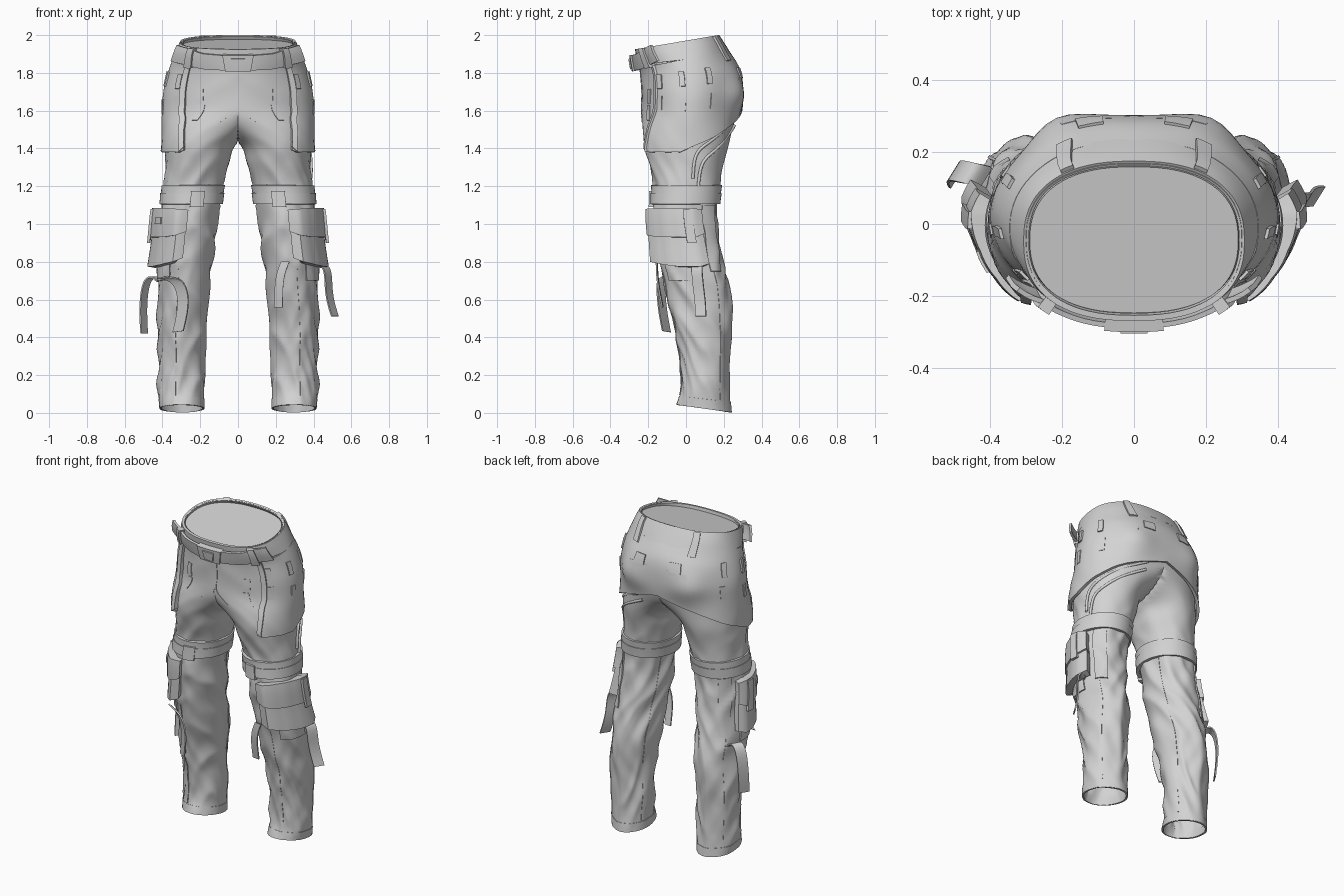
import bpy, bmesh, math
from mathutils import Vector, noise

cube = bpy.data.objects.get("Cube")
if cube:
    bpy.data.objects.remove(cube, do_unlink=True)

mat = bpy.data.materials.new("grey_cloth")
mat.use_nodes = True
GREY = (0.65, 0.65, 0.65, 1)
mat.diffuse_color = GREY
mat.node_tree.nodes["Principled BSDF"].inputs["Base Color"].default_value = GREY

# Trouser half sections: height, inner x, outer x, front y, back y, tilt
RINGS = [
    (.036, .18, .415, -.05, .24, -.14), (.12, .18, .425, -.03, .235, -.1),
    (.3, .17, .425, -.035, .23, 0), (.45, .17, .43, -.065, .24, 0),
    (.6, .155, .425, -.1, .245, 0), (.75, .14, .42, -.13, .21, 0),
    (.9, .12, .41, -.155, .185, 0), (1.05, .1, .405, -.175, .165, 0),
    (1.2, .08, .395, -.175, .18, 0), (1.32, .045, .385, -.2, .2, 0),
    (1.42, .01, .385, -.222, .225, 0), (1.5, -.12, .385, -.23, .245, 0),
    (1.6, -.385, .385, -.235, .275, 0), (1.7, -.38, .38, -.235, .285, .02),
    (1.8, -.36, .36, -.24, .275, .06), (1.88, -.335, .335, -.25, .225, .13),
    (1.97, -.3, .3, -.262, .168, .17)]


def clamp(v):
    return min(1, max(0, v))


def ring(z):
    """Smoothly interpolated section at height z."""
    last = len(RINGS) - 1
    i = next((k for k in range(last) if z <= RINGS[k + 1][0]), last - 1)
    a, b = RINGS[i], RINGS[i + 1]
    p, n = RINGS[max(i - 1, 0)], RINGS[min(i + 2, last)]
    h = b[0] - a[0]
    u = (z - a[0]) / h
    out = []
    for c in range(1, 6):
        ma = (b[c] - p[c]) / (b[0] - p[0]) * h
        mb = (n[c] - a[c]) / (n[0] - a[0]) * h
        out.append(a[c] * (2*u**3 - 3*u*u + 1) + ma * (u**3 - 2*u*u + u)
                   + b[c] * (3*u*u - 2*u**3) + mb * (u**3 - u*u))
    return out


def fold(t, z):
    """Cloth creases: strong around shin and knee, faint on the hips."""
    c, s = math.cos(t), math.sin(t)
    big = noise.noise(Vector((c * .9 + 4, s * .9, z * 5 + c * 1.2 + s)))
    small = noise.noise(Vector((c * 1.2, s * 1.2 + 9, z * 9 - c * 2)))
    ridge = .3 - abs(big) * 2
    amp = .018 - .014 * clamp((z - 1.1) / .4)
    return amp * (ridge * .8 + small * .35) * min(1, z * 6)


def surf(deg, z, off=0.0, folds=True):
    """Point on the left half of the trousers, pushed out by off."""
    xi, xo, yf, yb, tilt = ring(z)
    t = math.radians(deg)
    if folds:
        off += fold(t, z)
    off += .035 * math.exp(-((deg - 60) / 15)**2 - ((z - 1.68) / .1)**2)
    square = 1 - .17 * clamp((z - 1.84) / .1)
    c, s = (math.copysign(abs(v)**square, v) if abs(v) > 1e-9 else 0
            for v in (math.cos(t), math.sin(t)))
    x = (xi + xo) / 2 + ((xo - xi) / 2 + off) * c
    y = (yf + yb) / 2 + ((yb - yf) / 2 + off) * s
    return Vector((max(x, 0), y, z + tilt * y))


def finish(name, bm, thick=0, mirror=False, subdiv=0, angle=40):
    me = bpy.data.meshes.new(name)
    bm.to_mesh(me)
    bm.free()
    me.materials.append(mat)
    ob = bpy.data.objects.new(name, me)
    bpy.context.collection.objects.link(ob)
    if mirror:
        ob.modifiers.new("mirror", 'MIRROR').merge_threshold = .0015
    if subdiv:
        sub = ob.modifiers.new("smooth", 'SUBSURF')
        sub.levels, sub.boundary_smooth = subdiv, 'PRESERVE_CORNERS'
    if thick:
        m = ob.modifiers.new("thickness", 'SOLIDIFY')
        m.thickness, m.offset = thick, -1
    bpy.ops.object.select_all(action='DESELECT')
    ob.select_set(True)
    bpy.context.view_layer.objects.active = ob
    bpy.ops.object.convert(target='MESH')
    bpy.ops.object.shade_smooth_by_angle(angle=math.radians(angle))


def grid(bm, rows):
    vs = [[bm.verts.new(p) for p in r] for r in rows]
    for a, b in zip(vs, vs[1:]):
        for i in range(len(a) - 1):
            bm.faces.new((a[i], a[i + 1], b[i + 1], b[i]))
    return vs


def panel(name, stations, side=0, folds=True, thick=None, lean=0, flare=0):
    """Raised cloth patch; stations are (angle, low z, high z, offset).
    lean swings the front edge outwards above the crotch, flare thickens the bottom."""
    cols = []
    for a, b in zip(stations, stations[1:]):
        n = max(2, int(abs(b[0] - a[0]) / 5))
        cols += [[p + (q - p) * k / n for p, q in zip(a, b)] for k in range(n)]
    cols.append(stations[-1])
    nz = max(3, int(max(c[2] - c[1] for c in cols) / .025))
    rows = []
    for j in range(nz + 1):
        row = []
        for t, lo, hi, off in cols:
            z = lo + (hi - lo) * j / nz
            swing = lean * clamp((z - 1.4) / .2) * clamp((-8 - t) / 58)
            row.append(surf(t + swing, z, off + flare * (1 - j / nz), folds))
        rows.append(row)
    if side < 0:
        rows = [[Vector((-p.x, p.y, p.z)) for p in reversed(r)] for r in rows]
    bm = bmesh.new()
    grid(bm, rows)
    depth = thick or max(s[3] for s in stations) + .008
    finish(name, bm, depth, mirror=side == 0)


def patch(name, t0, t1, z0, z1, off, **kw):
    panel(name, [(t0, z0, z1, off), (t1, z0, z1, off)], **kw)


def strap(name, pts, across, width):
    """Loose hanging webbing."""
    w = Vector(across).normalized() * width / 2
    bm = bmesh.new()
    grid(bm, [[Vector(p) - w, Vector(p) + w] for p in pts])
    finish(name, bm, .008, subdiv=2)


# Trouser body: both legs and the seat
SEG, LEVELS = 72, 110
bm = bmesh.new()
z0, z1 = RINGS[0][0], RINGS[-1][0]
grid(bm, [[surf(-180 + 360 * i / SEG, z0 + (z1 - z0) * j / LEVELS) for i in range(SEG + 1)]
          for j in range(LEVELS + 1)])
inner = [f for f in bm.faces if all(v.co.x < 1e-5 for v in f.verts)]
bmesh.ops.delete(bm, geom=inner, context='FACES')
bmesh.ops.remove_doubles(bm, verts=bm.verts, dist=1e-5)
finish("trouser_body", bm, .004, mirror=True, angle=60)

# Lining that closes the waist
bm = bmesh.new()
rows = grid(bm, [[surf(-90 + 5 * i, z, -.012, False) for i in range(37)] for z in (1.965, 1.95)])
bm.faces.new(rows[1])
finish("waist_lining", bm, mirror=True)

# Waistband, sagging belt, buckle and loops
patch("waistband", -90, 90, 1.872, 1.971, .008, folds=False)
panel("belt", [(-90, 1.835, 1.935, .035), (-60, 1.843, 1.943, .03), (-42, 1.865, 1.965, .03),
               (-26, 1.882, 1.98, .06)], folds=False, thick=.014)
patch("buckle_frame", -90, -80, 1.832, 1.94, .043, folds=False)
patch("buckle_plate", -90, -86, 1.85, 1.92, .05, folds=False)
for i, (t, off) in enumerate([(-46, .042), (58, .02)]):
    patch(f"belt_loop_{i}", t - 4, t + 4, 1.845, 1.971, off, folds=False)

# Overlapping hip layer with front pockets, back pockets and fly
panel("hip_layer", [(-66, 1.39, 1.84, .008), (-58, 1.38, 1.86, .012), (-8, 1.38, 1.87, .01),
                    (35, 1.46, 1.88, .01), (90, 1.6, 1.88, .008)], lean=22, flare=.014, thick=.018)
panel("front_pocket_edge", [(-67, 1.41, 1.85, .014), (-60, 1.385, 1.86, .024)],
      lean=22, flare=.012)
panel("back_pocket", [(60, 1.6, 1.76, .015), (70, 1.58, 1.77, .015), (81, 1.61, 1.77, .014)])
patch("back_pocket_flap", 66, 77, 1.76, 1.81, .02)
patch("fly", -90, -87, 1.54, 1.86, .003)

# Small webbing plates on the hips
for i, (t, z) in enumerate([(-36, 1.76), (-9, 1.77), (-36, 1.64), (-8, 1.62), (22, 1.78),
                            (26, 1.65), (-58, 1.68), (-59, 1.59)]):
    patch(f"hip_plate_{i}", t - 3, t + 3, z - .04, z + .04, .022 if t > -50 else .004, thick=.009)

# Thigh bands with buckles
patch("thigh_band_upper", -180, 180, 1.165, 1.205, .01, folds=False)
patch("thigh_band_lower", -180, 180, 1.105, 1.165, .014, folds=False)
patch("thigh_buckle", -112, -88, 1.09, 1.175, .022, folds=False)

# Cargo pouches with flaps and closing tabs
panel("cargo_pouch", [(-84, .82, 1.05, .015), (-70, .8, 1.06, .04), (-45, .785, 1.07, .022),
                      (-20, .775, 1.07, .022), (10, .775, 1.07, .04), (24, .79, 1.06, .03)],
      folds=False, flare=.025)
panel("pouch_flap", [(-86, .96, 1.075, .028), (-70, .94, 1.08, .052), (-45, .93, 1.085, .036),
                     (-20, .93, 1.085, .036), (10, .93, 1.085, .054), (25, .95, 1.075, .044)],
      folds=False, flare=.008)
patch("pouch_tab", -2, 10, .9, 1.08, .06, folds=False, thick=.015, flare=.012)
patch("pouch_badge", -38, -20, 1.0, 1.035, .046, folds=False, thick=.012, side=-1)
patch("pouch_hanger", -55, 5, .7, .8, .008)

# Hems and leg seams
patch("hem", -180, 180, .037, .085, .003)
patch("front_leg_seam", -77, -75, .09, .76, .003)
patch("outer_leg_seam", 38, 41, .09, 1.1, .003)
patch("inner_leg_seam", 150, 153, .09, 1.1, .003)
patch("knee_side_panel", 32, 60, .75, 1.1, .007)

# Curved piping on the left thigh
for k, shift in enumerate((0, .05)):
    cu = bpy.data.curves.new("thigh_piping", 'CURVE')
    cu.dimensions, cu.bevel_depth = '3D', .008
    sp = cu.splines.new('NURBS')
    path = [(76, 1.57), (55, 1.5), (32, 1.43), (14, 1.39), (11, 1.32), (11, 1.24)]
    sp.points.add(len(path) - 1)
    for p, (t, z) in zip(sp.points, path):
        p.co = (*surf(t + shift * 200, z - shift, .006), 1)
    sp.use_endpoint_u = True
    cu.materials.append(mat)
    bpy.context.collection.objects.link(bpy.data.objects.new(f"thigh_piping_{k}", cu))

# Hanging straps
strap("right_outer_strap", [(-.41, .13, .7), (-.45, .14, .735), (-.49, .15, .7), (-.505, .15, .6),
                            (-.505, .14, .5), (-.5, .13, .42)], (.5, .8, 0), .065)
strap("right_front_strap", [(-.4, -.1, .72), (-.32, -.13, .71), (-.285, -.13, .63),
                            (-.29, -.12, .53), (-.315, -.1, .43)], (.8, -.6, .1), .07)
strap("left_front_strap", [(.25, -.15, .8), (.225, -.15, .74), (.215, -.14, .66), (.215, -.12, .56)],
      (1, -.1, 0), .045)
strap("left_outer_strap", [(.42, .06, .77), (.455, .06, .785), (.475, .06, .74), (.475, .07, .65),
                           (.49, .08, .57), (.51, .08, .51)], (.5, .8, 0), .065)
